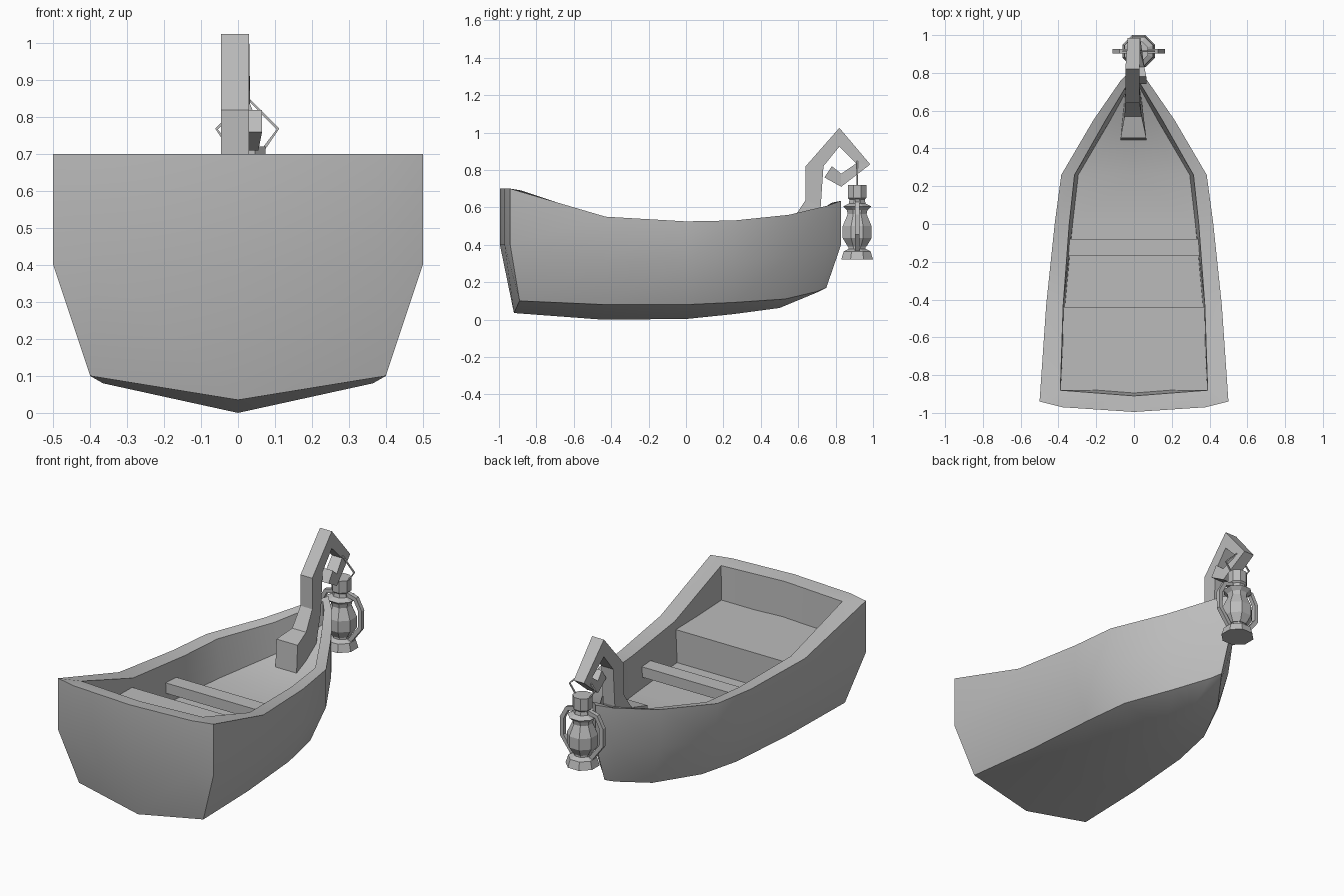
import bpy, bmesh, math
from mathutils import Vector

old = bpy.data.objects.get("Cube")
if old:
    bpy.data.objects.remove(old, do_unlink=True)

# Single plain grey for every part
grey = bpy.data.materials.new("plain_grey")
grey.use_nodes = True
grey.diffuse_color = (0.5, 0.5, 0.5, 1)
grey.node_tree.nodes["Principled BSDF"].inputs["Base Color"].default_value = grey.diffuse_color


def finish(name, bm, smooth=False):
    bmesh.ops.remove_doubles(bm, verts=bm.verts, dist=0.0005)
    bmesh.ops.recalc_face_normals(bm, faces=bm.faces)
    mesh = bpy.data.meshes.new(name)
    bm.to_mesh(mesh)
    bm.free()
    mesh.materials.append(grey)
    obj = bpy.data.objects.new(name, mesh)
    bpy.context.collection.objects.link(obj)
    if smooth:
        bpy.ops.object.select_all(action="DESELECT")
        obj.select_set(True)
        bpy.context.view_layer.objects.active = obj
        bpy.ops.object.shade_smooth_by_angle(angle=math.radians(30))
    return obj


def face(bm, points):
    bm.faces.new([bm.verts.new(p) for p in points])


def skin(name, rings, caps=True):
    """Join a row of closed rings into a solid."""
    bm = bmesh.new()
    for a, b in zip(rings, rings[1:]):
        for k in range(len(a)):
            n = (k + 1) % len(a)
            face(bm, (a[k], a[n], b[n], b[k]))
    if caps:
        face(bm, rings[0])
        face(bm, rings[-1])
    return finish(name, bm)


# Hull stations from stern to bow:
# rim y, width, z | chine y, width, z | keel y, z | inner y, rim width, floor width, floor z
stations = [
    (-.94, .50, .70, -.89, .40, .10, -.92, .035, -.88, .39, .385, .30),
    (-.43, .465, .55, -.43, .365, .08, -.45, 0, -.43, .375, .365, .30),
    (0, .42, .525, 0, .33, .08, 0, .003, 0, .343, .325, .30),
    (.26, .385, .53, .26, .285, .092, .26, .03, .26, .315, .295, .30),
    (.55, .215, .56, .53, .155, .11, .50, .062, .55, .15, .125, .38),
    (.76, .07, .61, .70, .035, .15, .70, .145, .74, .035, .02, .47),
    (.83, 0, .635, .75, 0, .17, .75, .17, .78, 0, 0, .49),
]


def section(row, side):
    ry, rw, rz, cy, cw, cz, ky, kz, iy, iw, fw, fz = row
    pts = [(0, ky, kz), (cw, cy, cz), (rw, ry, (rz + cz) / 2), (rw, ry, rz),
           (iw, iy, rz - .01), (fw, iy, fz), (0, iy, fz)]
    return [(x * side, y, z) for x, y, z in pts]


bm = bmesh.new()
for side in (1, -1):
    sections = [section(row, side) for row in stations]
    for a, b in zip(sections, sections[1:]):
        for j in range(len(a) - 1):
            ring = list(dict.fromkeys((a[j], a[j + 1], b[j + 1], b[j])))
            if len(ring) > 2:
                face(bm, ring)
    # Bowed transom, its rim and its inner wall
    keel, chine, mid, rim, inner, floor, floor_mid = sections[0]
    bend_top, bend_mid = [(.38 * side, -.97, z) for z in (rim[2], mid[2])]
    back_top, back_mid = [(0, -.995, z) for z in (rim[2], mid[2])]
    inner_mid = (0, -.91, inner[2])
    face(bm, (rim, bend_top, bend_mid, mid))
    face(bm, (bend_top, back_top, back_mid, bend_mid))
    face(bm, (mid, bend_mid, chine))
    face(bm, (bend_mid, back_mid, keel, chine))
    face(bm, (rim, bend_top, back_top, inner_mid, inner))
    face(bm, (inner, floor, floor_mid, inner_mid))
finish("hull", bm, smooth=True)


# Seats spanning the inside
def seat(name, y0, w0, y1, w1, z0, z1):
    skin(name, [[(-w, y, z0), (w, y, z0), (w, y, z1), (-w, y, z1)]
                for y, w in ((y0, w0), (y1, w1))])


seat("stern_seat", -.90, .39, -.44, .375, .29, .49)
seat("middle_seat", -.17, .355, -.08, .35, .36, .42)

# Curled bow post: outer y, z | inner y, z | x centre, half width
post = [
    (.455, .51, .445, .34, -.003, .068),
    (.57, .535, .66, .42, -.005, .045),
    (.64, .64, .72, .60, -.008, .038),
    (.64, .82, .735, .82, -.008, .038),
    (.82, 1.025, .82, .925, -.008, .038),
    (.985, .83, .91, .835, 0, .033),
    (.83, .71, .83, .78, .02, .035),
    (.74, .76, .78, .82, .03, .035),
]
skin("bow_post", [[(c - w, oy, oz), (c + w, oy, oz), (c + w, iy, iz), (c - w, iy, iz)]
                  for oy, oz, iy, iz, c, w in post])

# Hanging lantern: radius and height up its axis
axis = Vector((.025, .915, 0))
sides = 8


def lathe(name, profile):
    rings = []
    for r, z in profile:
        r /= math.cos(math.pi / sides)
        turns = [(k + .5) * math.tau / sides for k in range(sides)]
        rings.append([axis + Vector((r * math.cos(t), r * math.sin(t), z)) for t in turns])
    skin(name, rings)


lathe("lantern_base", [(.085, .32), (.072, .365), (.045, .378), (.045, .395)])
lathe("lantern_globe", [(.05, .39), (.077, .435), (.077, .50), (.05, .565)])
lathe("lantern_collar", [(.05, .56), (.055, .585), (.075, .605), (.045, .62), (.04, .645)])
lathe("lantern_chimney", [(.04, .64), (.05, .65), (.05, .72)])


def rod(name, path, half):
    """Square rod following x, z points in the lantern's plane."""
    pts = [Vector((x, 0, z)) for x, z in path]
    rings = []
    for i, p in enumerate(pts):
        along = (pts[min(i + 1, len(pts) - 1)] - pts[max(i - 1, 0)]).normalized()
        across = Vector((along.z, 0, -along.x)) * half
        depth = Vector((0, half, 0))
        rings.append([axis + p + d for d in
                      (across + depth, across - depth, -across - depth, -across + depth)])
    skin(name, rings)


# Side tubes and wire handle of the lantern
for side, label in ((1, "left"), (-1, "right")):
    tube = [(.035, .635), (.095, .62), (.127, .56), (.127, .46), (.055, .365)]
    rod("lantern_tube_" + label, [(x * side, z) for x, z in tube], .012)
rod("lantern_handle", [(-.045, .715), (-.083, .768), (0, .852), (.083, .768), (.045, .715)], .004)
